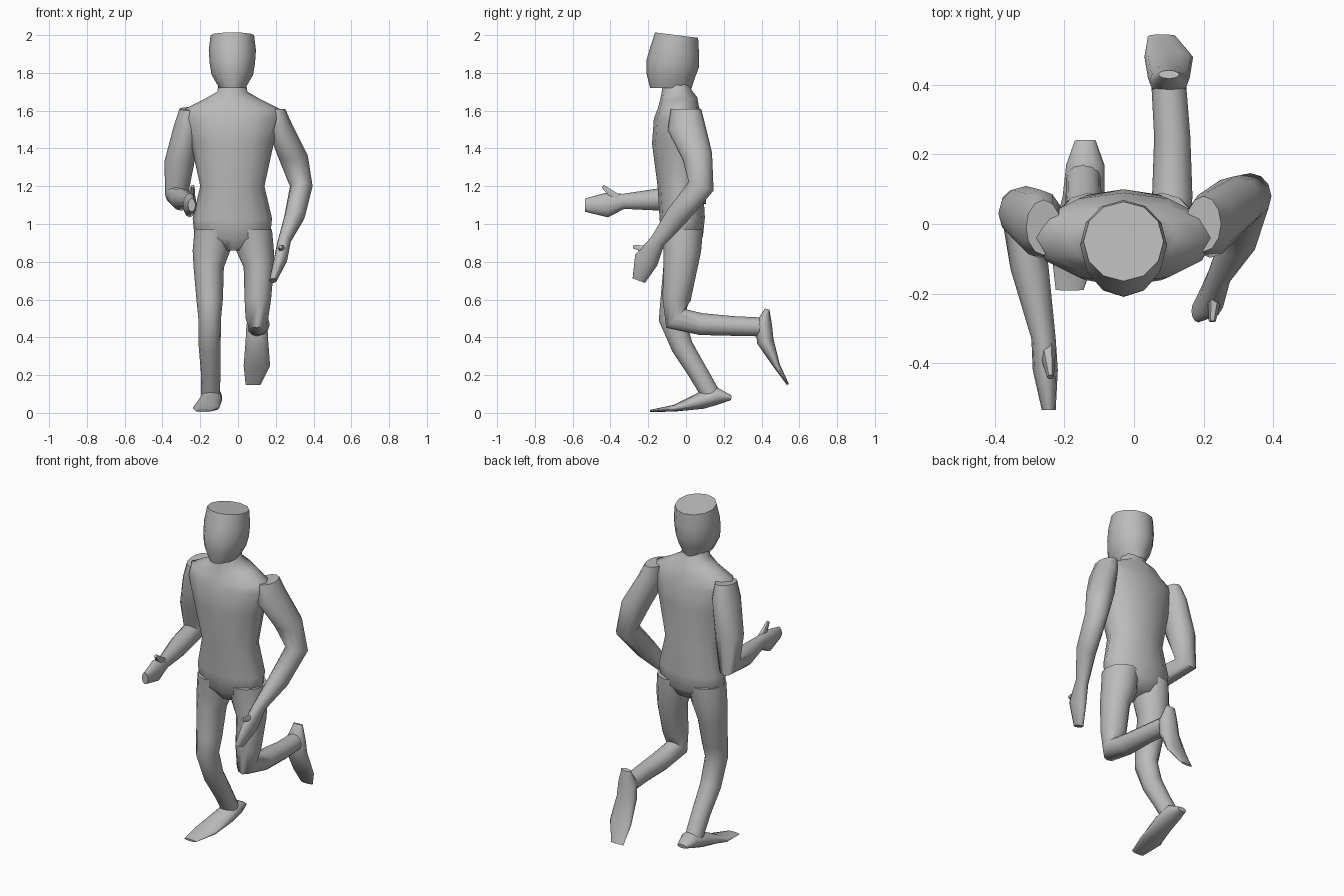
import bpy, bmesh, math
from mathutils import Vector

cube = bpy.data.objects.get("Cube")
if cube:
    bpy.data.objects.remove(cube)

grey = bpy.data.materials.new("plain_grey")
grey.use_nodes = True
COLOUR = (0.5, 0.5, 0.5, 1)
grey.diffuse_color = COLOUR
grey.node_tree.nodes["Principled BSDF"].inputs["Base Color"].default_value = COLOUR

SIDE = Vector((1, 0, 0))


def oval_ring(bm, centre, direction, half_width, half_depth, sides):
    """Add an oval of vertices square to the direction, its width along x."""
    depth_axis = direction.cross(SIDE).normalized()
    ring = []
    for i in range(sides):
        angle = math.tau * i / sides
        offset = SIDE * half_width * math.cos(angle) + depth_axis * half_depth * math.sin(angle)
        ring.append(bm.verts.new(centre + offset))
    return ring


def tube(name, path, girth, sides=12):
    """Skin ovals along a path; girth holds the half width and half depth at each point."""
    points = [Vector(point) for point in path]
    last = len(points) - 1
    bm = bmesh.new()
    rings = []
    for i, (centre, (half_width, half_depth)) in enumerate(zip(points, girth)):
        direction = points[min(i + 1, last)] - points[max(i - 1, 0)]
        rings.append(oval_ring(bm, centre, direction, half_width, half_depth, sides))
    for lower, upper in zip(rings, rings[1:]):
        for i in range(sides):
            j = (i + 1) % sides
            bm.faces.new((lower[i], lower[j], upper[j], upper[i]))
    bm.faces.new(rings[0])
    bm.faces.new(rings[-1])
    bmesh.ops.recalc_face_normals(bm, faces=bm.faces)

    mesh = bpy.data.meshes.new(name)
    bm.to_mesh(mesh)
    bm.free()
    mesh.materials.append(grey)
    part = bpy.data.objects.new(name, mesh)
    bpy.context.collection.objects.link(part)
    bpy.ops.object.select_all(action='DESELECT')
    part.select_set(True)
    bpy.context.view_layer.objects.active = part
    bpy.ops.object.shade_smooth_by_angle(angle=math.radians(60))


def upright(name, middle, sections):
    """Tube of stacked sections: height, forward offset, half width, half depth."""
    path = [(middle, y, z) for z, y, width, depth in sections]
    tube(name, path, [section[2:] for section in sections])


# Torso from crotch to neck, then the head with its flat crown
BODY_MIDDLE = -.03
upright("torso", BODY_MIDDLE, [
    (.87, -.01, .1, .07), (.93, -.02, .2, .11), (1.03, -.02, .21, .12),
    (1.2, -.03, .17, .12), (1.43, -.04, .22, .14), (1.56, -.04, .26, .13),
    (1.61, -.04, .25, .11), (1.66, -.04, .15, .1), (1.7, -.05, .08, .08),
    (1.76, -.05, .07, .07)])
upright("head", BODY_MIDDLE, [
    (1.72, -.08, .07, .11), (1.79, -.08, .11, .13), (1.85, -.07, .12, .14),
    (1.92, -.06, .125, .13), (2, -.05, .115, .115)])

# Arms run shoulder, upper arm, biceps, elbow, forearm, wrist, palm, fingertips
ARM_GIRTH = [(.05, .08), (.07, .1), (.08, .08), (.06, .07),
             (.055, .06), (.035, .04), (.036, .065), (.02, .035)]
ARMS = {
    "left_arm": [(.2, 0, 1.61), (.22, 0, 1.52), (.29, .06, 1.36), (.335, .08, 1.2),
                 (.3, -.05, 1.04), (.245, -.15, .91), (.225, -.21, .81), (.185, -.25, .7)],
    "right_arm": [(-.26, -.01, 1.61), (-.27, 0, 1.52), (-.31, .03, 1.33), (-.325, .05, 1.15),
                  (-.3, -.13, 1.13), (-.26, -.33, 1.12), (-.255, -.42, 1.1), (-.245, -.535, 1.1)],
}
for name, path in ARMS.items():
    tube(name, path, ARM_GIRTH)

# Thumbs rise from each wrist
THUMB_GIRTH = [(.025, .03), (.01, .01)]
tube("left_thumb", [(.235, -.18, .86), (.225, -.28, .88)], THUMB_GIRTH, sides=6)
tube("right_thumb", [(-.25, -.36, 1.13), (-.24, -.44, 1.2)], THUMB_GIRTH, sides=6)

# Legs run hip, upper thigh, thigh, above knee, knee, calf, shin, ankle
LEG_GIRTH = [(.1, .11), (.1, .1), (.08, .09), (.07, .075),
             (.06, .07), (.058, .058), (.052, .052), (.05, .05)]
LEGS = {
    "left_leg": [(.08, -.02, .97), (.09, -.02, .86), (.11, -.03, .77), (.105, -.05, .6),
                 (.1, -.055, .5), (.11, .08, .47), (.11, .25, .46), (.1, .4, .455)],
    "right_leg": [(-.13, -.02, .97), (-.14, -.02, .86), (-.155, -.03, .77), (-.15, -.06, .6),
                  (-.15, -.075, .5), (-.15, -.02, .35), (-.145, .06, .22), (-.145, .13, .1)],
}
for name, path in LEGS.items():
    tube(name, path, LEG_GIRTH)

# Feet run heel, ankle, instep, ball, toes; one hangs behind and one is planted
FOOT_GIRTH = [(.03, .012), (.055, .045), (.06, .045), (.07, .018), (.04, .006)]
FEET = {
    "left_foot": [(.1, .43, .55), (.1, .41, .47), (.1, .42, .38), (.1, .48, .25), (.08, .54, .15)],
    "right_foot": [(-.14, .24, .08), (-.14, .17, .09), (-.145, .08, .065),
                   (-.17, -.06, .025), (-.185, -.19, .01)],
}
for name, path in FEET.items():
    tube(name, path, FOOT_GIRTH)
